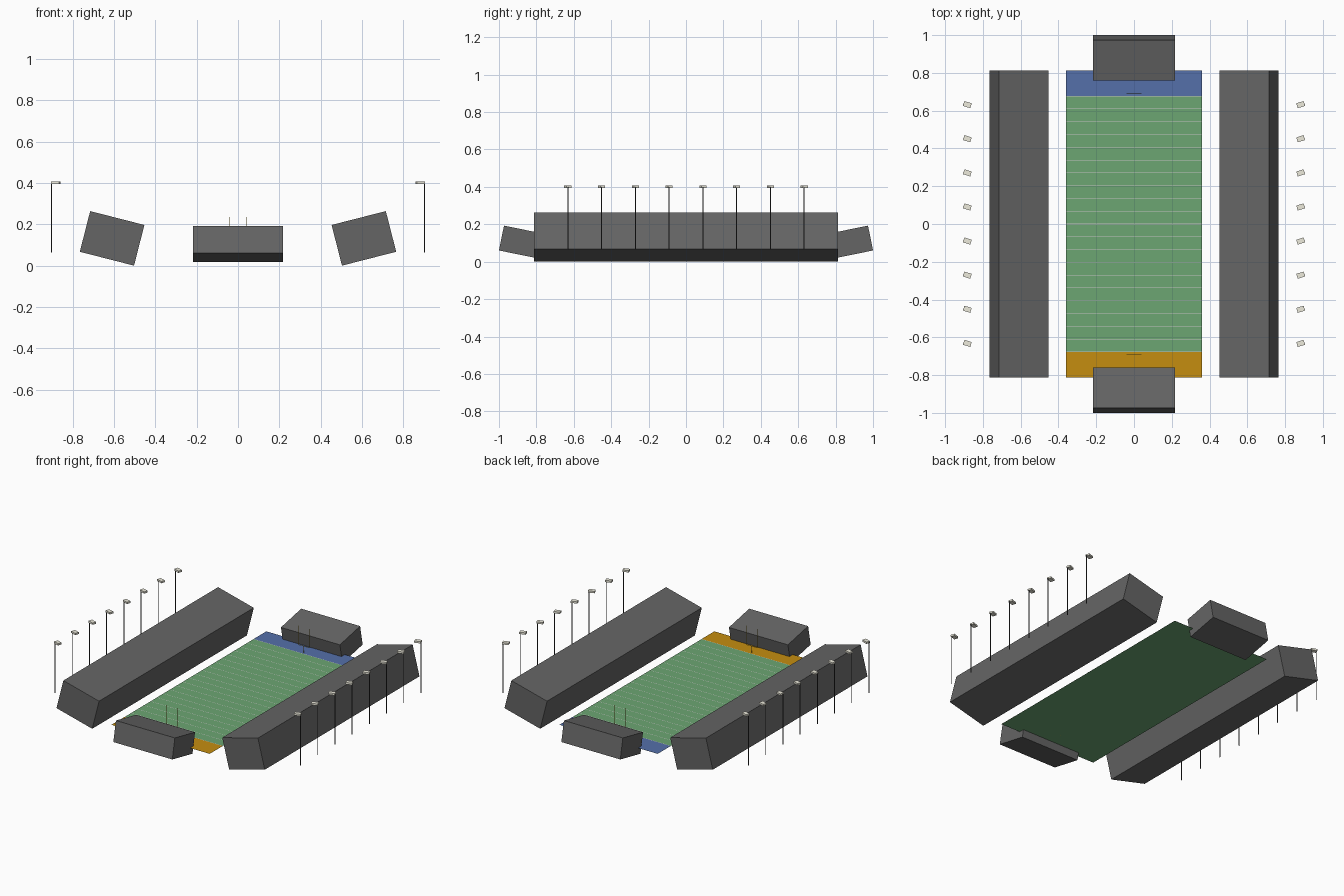
import bpy
import math

if "Cube" in bpy.data.objects:
    bpy.data.objects.remove(bpy.data.objects["Cube"])

S = 2 / 147.66        # one yard in model units (total length = 2)
GROUND = 4.74         # playing surface height in yards
W, L = 53.3, 120      # field width and length in yards


def material(name, rgb):
    m = bpy.data.materials.new(name)
    m.diffuse_color = (*rgb, 1)
    m.use_nodes = True
    m.node_tree.nodes["Principled BSDF"].inputs["Base Color"].default_value = m.diffuse_color
    return m


GREEN = material("grass", (0.15, 0.38, 0.17))
BLUE = material("blue_paint", (0.09, 0.16, 0.40))
ORANGE = material("orange_paint", (0.56, 0.27, 0.005))
WHITE = material("line_paint", (0.8, 0.8, 0.8))
GREY = material("dark_grey", (0.13, 0.13, 0.13))
METAL = material("pole_metal", (0.06, 0.06, 0.06))
YELLOW = material("goal_yellow", (0.6, 0.45, 0.05))
LAMP = material("lamp_glow", (0.85, 0.83, 0.72))


def finish(name, mat):
    o = bpy.context.object
    o.name = name
    o.data.materials.append(mat)
    return o


def at(x, y, z):
    """Yards relative to the playing surface -> model space."""
    return (x * S, y * S, (z + GROUND) * S)


def box(name, loc, size, mat, rot=(0, 0, 0)):
    bpy.ops.mesh.primitive_cube_add(size=1, location=at(*loc), rotation=rot)
    bpy.context.object.scale = [v * S for v in size]
    return finish(name, mat)


def sheet(name, y, z, width, length, mat):
    bpy.ops.mesh.primitive_plane_add(size=1, location=at(0, y, z))
    bpy.context.object.scale = (width * S, length * S, 1)
    return finish(name, mat)


def rod(name, loc, radius, length, mat, rot=(0, 0, 0)):
    bpy.ops.mesh.primitive_cylinder_add(vertices=12, radius=radius * S, depth=length * S,
                                        location=at(*loc), rotation=rot)
    bpy.ops.object.shade_smooth_by_angle()
    return finish(name, mat)


# Field, end zones and yard lines
sheet("field", 0, 0, W, L, GREEN)
sheet("end_zone_front", -55, 0.05, W, 10, ORANGE)
sheet("end_zone_back", 55, 0.05, W, 10, BLUE)
for i in range(-10, 11):
    sheet("yard_line", i * 5, 0.1, W, 0.2, WHITE)

for side in (-1, 1):
    # Tilted grandstands: long sides and short ends
    box("side_stand", (side * 45, 0, 5), (20, L, 15), GREY, (0, -side * 0.25, 0))
    box("end_stand", (0, side * 65, 3), (32, 16, 10), GREY, (side * 0.2, 0, 0))

    # Goal posts
    gy = side * 51
    rod("goal_base", (0, gy, 1.65), 0.12, 3.3, YELLOW)
    rod("goal_crossbar", (0, gy, 3.3), 0.1, 5.8, YELLOW, (0, math.pi / 2, 0))
    for x in (-2.9, 2.9):
        rod("goal_upright", (x, gy, 7.95), 0.1, 9.3, YELLOW)

    # Floodlights
    px = W / 2 + 40
    for i in range(1, 9):
        y = -L / 2 + i * L / 9
        rod("light_pole", (side * px, y, 12.4), 0.2, 24.8, METAL)
        box("light_head", (side * (px - 1.5), y, 24.8), (3, 2, 0.9), LAMP, (0, 0, side * 0.3))
